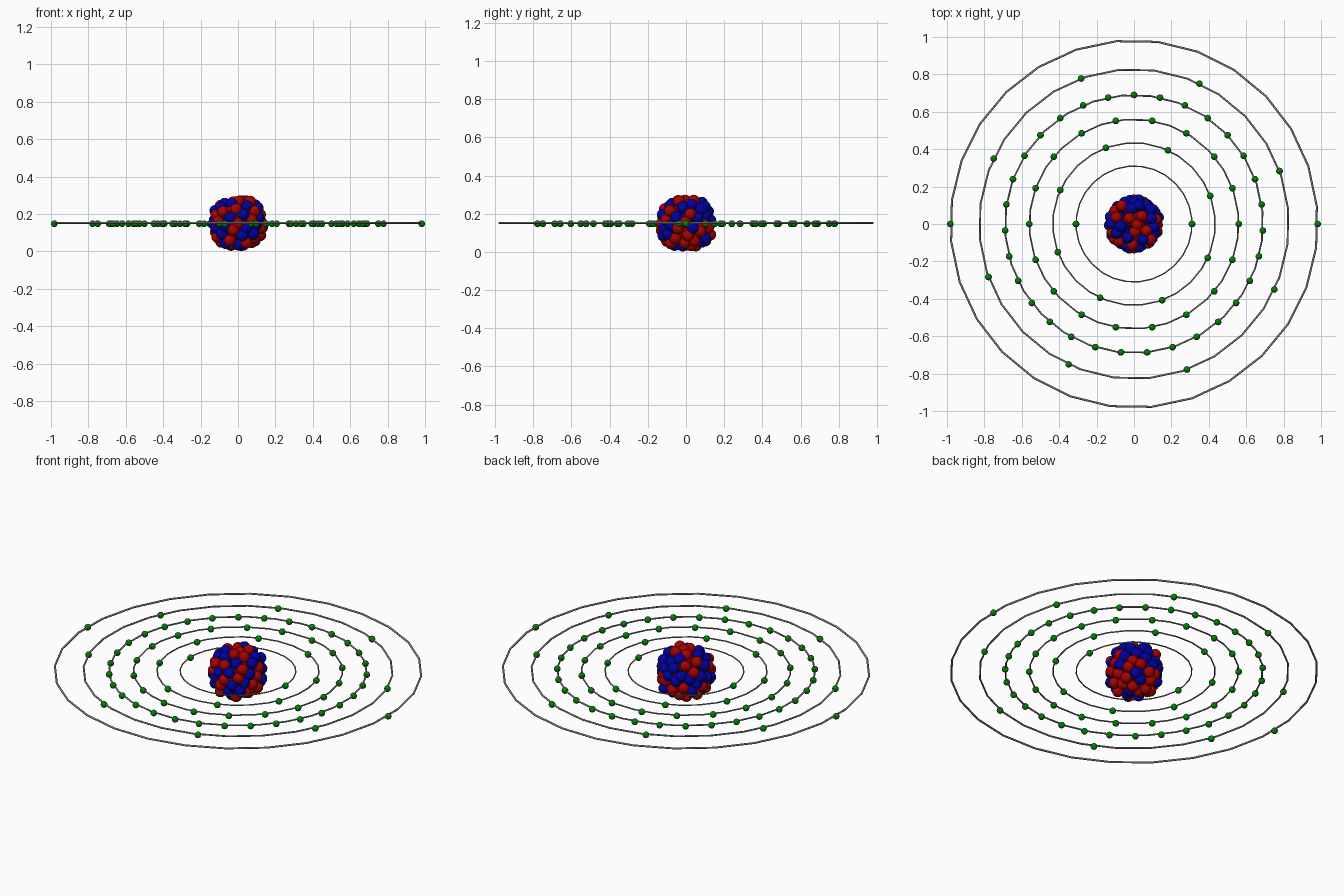
import bpy, bmesh, math, random
from mathutils import Matrix, Vector

random.seed(23)
cube = bpy.data.objects.get("Cube")
if cube:
    bpy.data.objects.remove(cube, do_unlink=True)

NUCLEUS_Z, ELECTRON_Z, ORBIT_Z = 0.151, 0.148, 0.152


def material(name, rgb):
    m = bpy.data.materials.new(name)
    m.use_nodes = True
    m.diffuse_color = (*rgb, 1)
    m.node_tree.nodes["Principled BSDF"].inputs["Base Color"].default_value = (*rgb, 1)
    return m


RED = material("proton red", (0.39, 0.0, 0.0))
BLUE = material("neutron blue", (0.0, 0.0, 0.36))
GREEN = material("electron green", (0.0, 0.22, 0.0))
GREY = material("orbit grey", (0.23, 0.23, 0.23))


def finish(bm, name, mats):
    me = bpy.data.meshes.new(name)
    for f in bm.faces:
        f.smooth = True
    bm.to_mesh(me)
    bm.free()
    for m in mats:
        me.materials.append(m)
    ob = bpy.data.objects.new(name, me)
    bpy.context.collection.objects.link(ob)
    return ob


def add_ball(bm, centre, radius, segments, rings, index=0):
    made = bmesh.ops.create_uvsphere(bm, u_segments=segments, v_segments=rings,
                                     radius=radius, matrix=Matrix.Translation(centre))
    for f in {f for v in made["verts"] for f in v.link_faces}:
        f.material_index = index


def polar(radius, angle, z=0.0):
    return Vector((radius * math.cos(angle), radius * math.sin(angle), z))


# Nucleus: packed balls in nested, slightly squared-off shells
def shell(count, scale):
    golden = math.pi * (3 - math.sqrt(5))
    for i in range(count):
        h = 1 - 2 * (i + 0.5) / count
        r = math.sqrt(1 - h * h)
        k = scale / (r ** 3 + abs(h) ** 3) ** (1 / 3)
        p = polar(0.127 * r * k, i * golden, 0.117 * h * k)
        yield p + Vector([random.uniform(-0.007, 0.007) for _ in range(3)])


bm = bmesh.new()
for count, scale in ((74, 1.0), (44, 0.72), (16, 0.35)):
    # Equal numbers of both colours, mixed at random
    kinds = [i % 2 for i in range(count)]
    random.shuffle(kinds)
    for p, kind in zip(shell(count, scale), kinds):
        p.z = max(-0.118, min(0.118, p.z))
        add_ball(bm, p + Vector((0, 0, NUCLEUS_Z)), 0.031, 16, 10, kind)
finish(bm, "nucleus", [RED, BLUE])


# Orbits: thin faceted hoops
def add_orbit(name, radius, tube, sides=28, tube_sides=8):
    bm = bmesh.new()
    loops = []
    for i in range(sides):
        a = math.radians(5.5) + math.tau * i / sides
        loops.append([bm.verts.new(polar(radius + tube * math.cos(t), a,
                                         ORBIT_Z + tube * math.sin(t)))
                      for t in (math.tau * j / tube_sides for j in range(tube_sides))])
    for i in range(sides):
        a, b = loops[i], loops[(i + 1) % sides]
        for j in range(tube_sides):
            k = (j + 1) % tube_sides
            bm.faces.new((a[j], b[j], b[k], a[k]))
    finish(bm, name, [GREY])


# Electrons: evenly spaced balls along an orbit
def add_electrons(name, radius, count, start):
    bm = bmesh.new()
    for i in range(count):
        a = math.radians(start) + math.tau * i / count
        add_ball(bm, polar(radius, a, ELECTRON_Z), 0.018, 14, 10)
    finish(bm, name, [GREEN])


# Orbit radius, electron count, first electron angle
SHELLS = ((0.31, 2, 0), (0.434, 8, 20.3), (0.56, 18, 0),
          (0.69, 31, 8.7), (0.828, 8, 20), (0.982, 2, 0))
for n, (radius, count, start) in enumerate(SHELLS, 1):
    add_orbit(f"orbit_{n}", radius, 0.0028 + 0.0027 * radius)
    add_electrons(f"electrons_{n}", radius, count, start)
